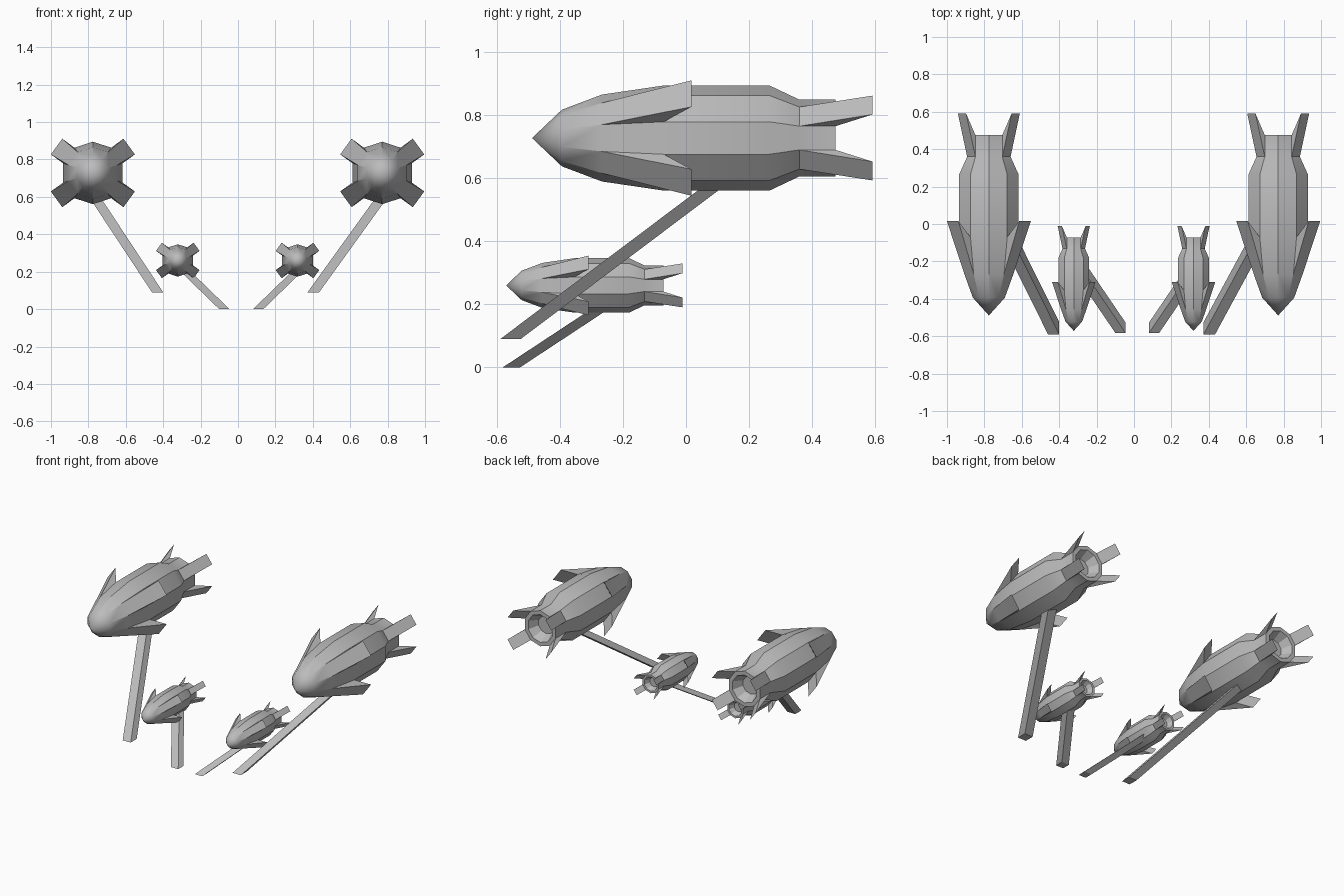
import bpy, bmesh
from math import cos, sin, pi, radians
from mathutils import Vector

cube = bpy.data.objects.get("Cube")
if cube:
    bpy.data.objects.remove(cube)

grey = bpy.data.materials.new("plain grey")
grey.use_nodes = True
grey.diffuse_color = (0.5, 0.5, 0.5, 1)
grey.node_tree.nodes["Principled BSDF"].inputs["Base Color"].default_value = (0.5, 0.5, 0.5, 1)

SIDES = 10
STEP = 2 * pi / SIDES
# Hull profile from nose to nozzle: (y, radius)
PROFILE = [(-0.394, 0.09), (-0.267, 0.138), (-0.07, 0.167), (0.265, 0.167),
           (0.36, 0.122), (0.475, 0.122), (0.475, 0.095), (0.41, 0.06)]
# Fins grow from one hull band: band index -> (tip y, tip distance, half width)
FINS = {1: (0.017, 0.24, 0.052), 4: (0.592, 0.178, 0.037)}
FIN_SIDES = (0, 3, 5, 8)


def finish(name, bm):
    bmesh.ops.recalc_face_normals(bm, faces=bm.faces)
    mesh = bpy.data.meshes.new(name)
    bm.to_mesh(mesh)
    bm.free()
    mesh.materials.append(grey)
    obj = bpy.data.objects.new(name, mesh)
    bpy.context.collection.objects.link(obj)
    return obj


def pod(name, centre, scale):
    bm = bmesh.new()
    # Ring vertices start on the upper edge of a side panel
    angles = [STEP / 2 + k * STEP for k in range(SIDES)]
    rings = [[bm.verts.new((r * cos(a), y, r * sin(a))) for a in angles] for y, r in PROFILE]
    nose = bm.verts.new((0, -0.489, 0))
    for k in range(SIDES):
        bm.faces.new((nose, rings[0][k], rings[0][(k + 1) % SIDES]))
    for i in range(len(rings) - 1):
        for k in range(SIDES):
            n = (k + 1) % SIDES
            a, b, c, d = rings[i][k], rings[i][n], rings[i + 1][n], rings[i + 1][k]
            if i not in FINS or k not in FIN_SIDES:
                bm.faces.new((a, b, c, d))
                continue
            # Swept wedge fin pulled out of the panel
            y, dist, half = FINS[i]
            mid = angles[k] + STEP / 2
            out = Vector((cos(mid), 0, sin(mid))) * dist + Vector((0, y, 0))
            side = Vector((-sin(mid), 0, cos(mid))) * half
            t, u = bm.verts.new(out - side), bm.verts.new(out + side)
            for face in ((a, b, u, t), (t, u, c, d), (a, t, d), (b, c, u)):
                bm.faces.new(face)
    bm.faces.new(rings[-1])
    for f in bm.faces:
        f.smooth = True
    obj = finish(name, bm)
    obj.data.set_sharp_from_angle(angle=radians(30))
    obj.location = centre
    obj.scale = (scale, scale, scale)


def strut(name, foot, top, width, depth):
    # Sheared square bar with level ends
    bm = bmesh.new()
    bmesh.ops.create_cube(bm, size=1)
    for v in bm.verts:
        end = Vector(top if v.co.z > 0 else foot)
        v.co = end + Vector((v.co.x * width, v.co.y * depth, 0))
    finish(name, bm)


# Large pods
pod("right_large_pod", (-0.776, 0, 0.728), 1)
pod("left_large_pod", (0.771, 0, 0.728), 1)
# Small pods
pod("right_small_pod", (-0.322, -0.318, 0.26), 0.518)
pod("left_small_pod", (0.318, -0.318, 0.26), 0.518)

# Struts
strut("right_large_strut", (-0.43, -0.557, 0.09), (-0.78, 0.148, 0.62), 0.06, 0.065)
strut("left_large_strut", (0.403, -0.557, 0.09), (0.785, 0.148, 0.62), 0.062, 0.065)
strut("right_small_strut", (-0.073, -0.554, 0), (-0.3, -0.22, 0.22), 0.055, 0.055)
strut("left_small_strut", (0.108, -0.554, 0), (0.335, -0.22, 0.22), 0.055, 0.055)
